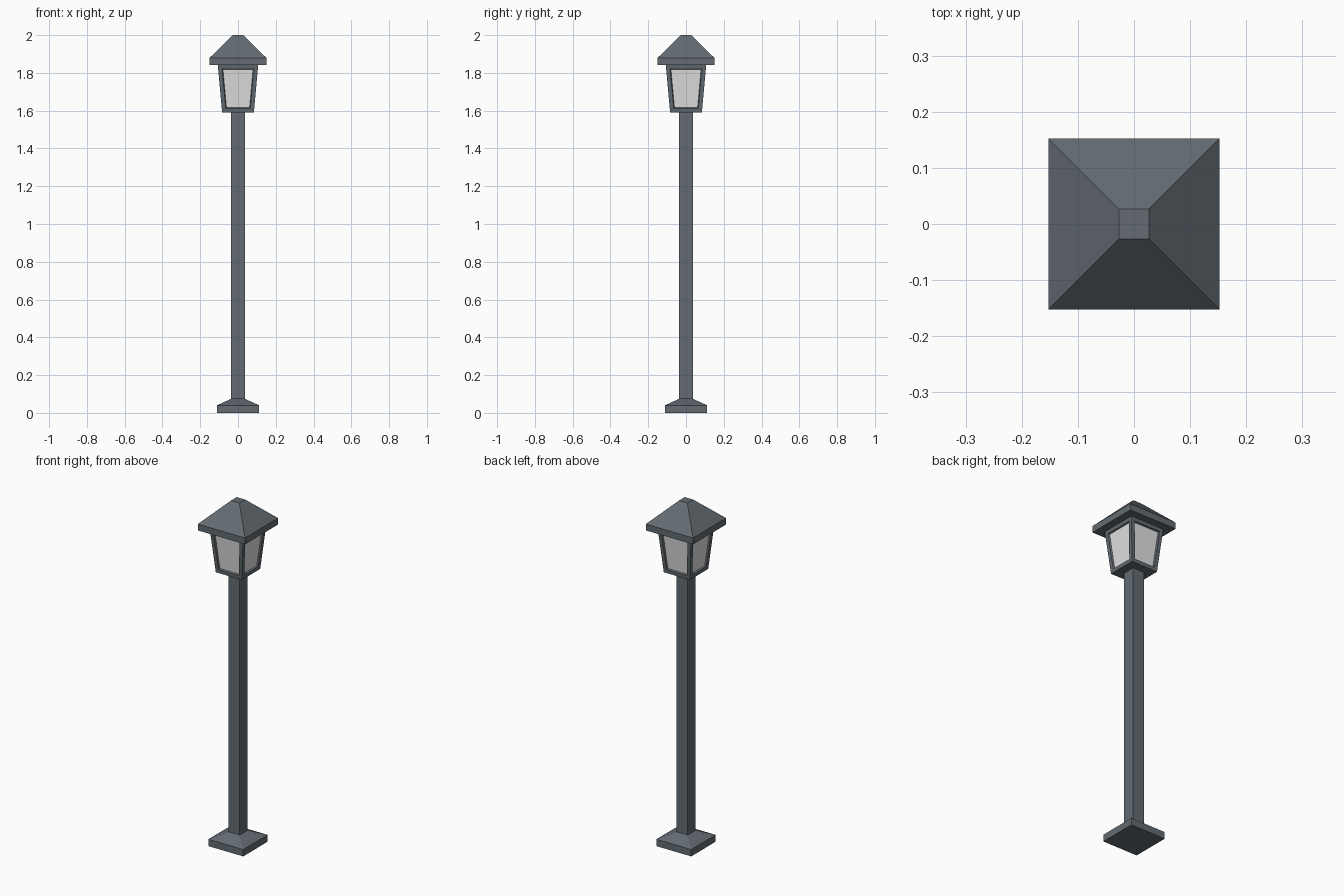
import bpy, bmesh

if "Cube" in bpy.data.objects:
    bpy.data.objects.remove(bpy.data.objects["Cube"])


def material(name, rgb):
    m = bpy.data.materials.new(name)
    m.diffuse_color = (*rgb, 1)
    m.use_nodes = True
    m.node_tree.nodes["Principled BSDF"].inputs["Base Color"].default_value = m.diffuse_color
    return m


metal = material("dark_grey_metal", (0.125, 0.148, 0.168))
glass = material("frosted_glass", (0.75, 0.75, 0.75))


def square_stack(name, levels, panes=False):
    """Solid of square sections given as (half width, z) pairs."""
    bm = bmesh.new()
    rings = [[bm.verts.new((sx * h, sy * h, z))
              for sx, sy in ((-1, -1), (1, -1), (1, 1), (-1, 1))]
             for h, z in levels]
    sides = []
    for a, b in zip(rings, rings[1:]):
        for i in range(4):
            j = (i + 1) % 4
            sides.append(bm.faces.new((a[i], a[j], b[j], b[i])))
    bm.faces.new(rings[0][::-1])
    bm.faces.new(rings[-1])
    bm.normal_update()
    if panes:
        # frame border, then a recessed glass face on each side
        bmesh.ops.inset_individual(bm, faces=sides, thickness=0.021, use_even_offset=True)
        bm.normal_update()
        bmesh.ops.inset_individual(bm, faces=sides, thickness=0.004, depth=-0.008,
                                   use_even_offset=True)
        for f in sides:
            f.material_index = 1
    me = bpy.data.meshes.new(name)
    bm.to_mesh(me)
    bm.free()
    me.materials.append(metal)
    me.materials.append(glass)
    ob = bpy.data.objects.new(name, me)
    bpy.context.collection.objects.link(ob)
    return ob


# foot, post, lantern and hipped cap
square_stack("base", [(0.112, 0), (0.112, 0.04), (0.036, 0.075)])
square_stack("post", [(0.036, 0.04), (0.036, 1.592)])
square_stack("lantern", [(0.084, 1.59), (0.107, 1.842)], panes=True)
square_stack("roof", [(0.152, 1.841), (0.152, 1.878), (0.027, 2.0)])
